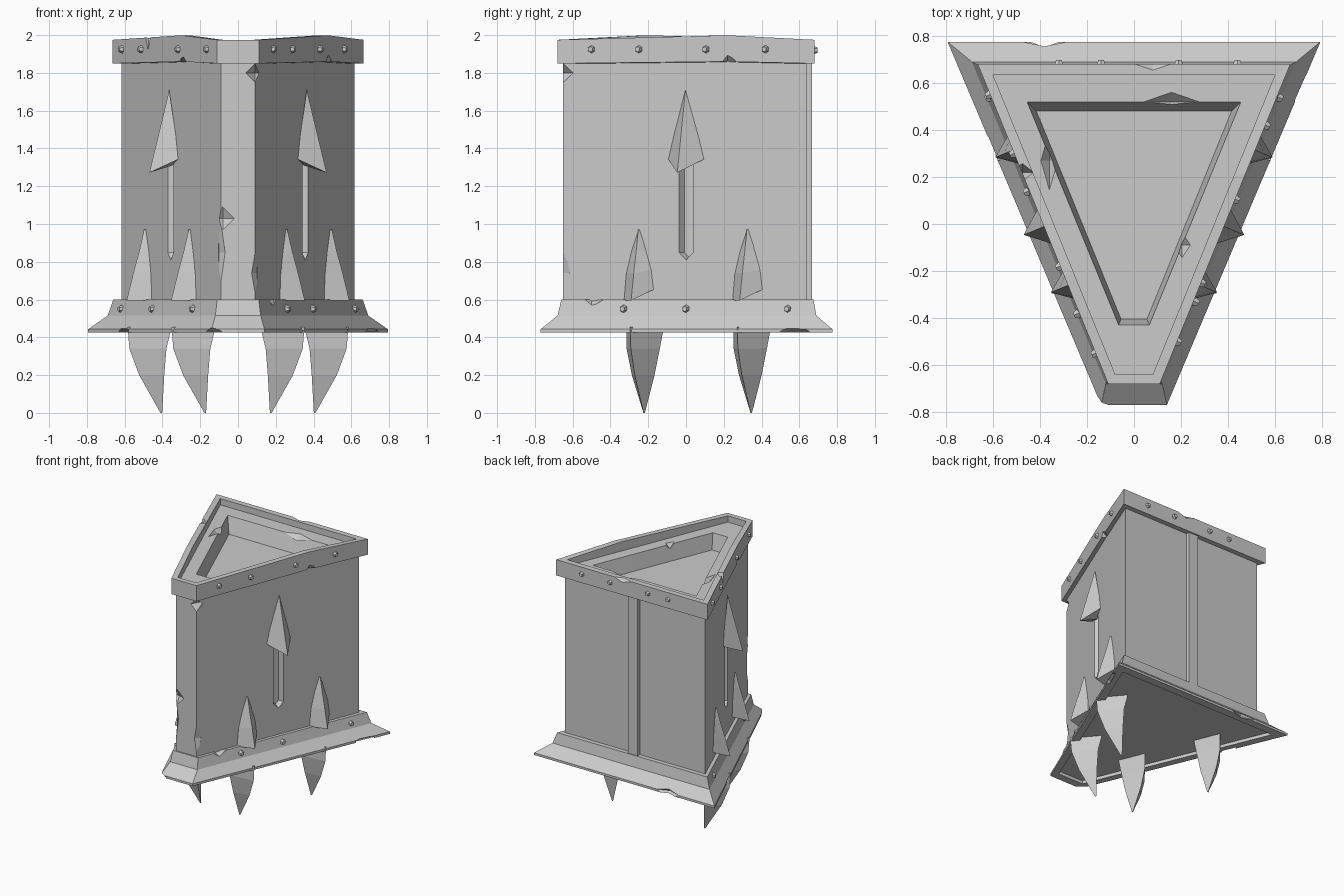
import bpy, bmesh, math
from mathutils import Vector, Matrix

cube = bpy.data.objects.get("Cube")
if cube:
    bpy.data.objects.remove(cube, do_unlink=True)

stone = bpy.data.materials.new("plain grey")
stone.use_nodes = True
GREY = (0.6, 0.6, 0.6, 1)
stone.diffuse_color = GREY
stone.node_tree.nodes["Principled BSDF"].inputs["Base Color"].default_value = GREY

SLOPE = 0.41
ALONG = Vector((SLOPE, 1, 0)).normalized()
OUT = Vector((ALONG.y, -ALONG.x, 0))


def finish(name, bm):
    bmesh.ops.recalc_face_normals(bm, faces=bm.faces)
    mesh = bpy.data.meshes.new(name)
    bm.to_mesh(mesh)
    bm.free()
    mesh.materials.append(stone)
    obj = bpy.data.objects.new(name, mesh)
    bpy.context.collection.objects.link(obj)
    return obj


def loft(name, rings):
    """Skin a stack of equal-length rings and cap both ends."""
    bm = bmesh.new()
    loops = [[bm.verts.new(p) for p in r] for r in rings]
    n = len(loops[0])
    for a, b in zip(loops, loops[1:]):
        for i in range(n):
            j = (i + 1) % n
            bm.faces.new((a[i], a[j], b[j], b[i]))
    bm.faces.new(loops[0])
    bm.faces.new(loops[-1])
    return finish(name, bm)


def plan(z, back, half_back, front, half_front, rise=None):
    """Blunt triangle; with rise, each long side gets a raised middle point."""
    bl, br = Vector((-half_back, back, z)), Vector((half_back, back, z))
    fr, fl = Vector((half_front, front, z)), Vector((-half_front, front, z))
    if rise is None:
        return [bl, br, fr, fl]
    up = Vector((0, 0, rise))
    return [bl, br, br.lerp(fr, 0.34) + up, fr, fl, fl.lerp(bl, 0.34) + up]


def on_wall(side, y, s, out, z, base=0.09, front=-0.65):
    """Point on a long wall: s along it, out away from it."""
    p = Vector((base + (y - front) * SLOPE, y, z)) + ALONG * s + OUT * out
    p.x *= side
    return p


def cut(target, cutter):
    """Subtract a cutter, bake the result and drop the cutter."""
    cutter.hide_render = True
    mod = target.modifiers.new("cut", 'BOOLEAN')
    mod.operation, mod.solver, mod.object = 'DIFFERENCE', 'EXACT', cutter
    bpy.context.view_layer.update()
    deps = bpy.context.evaluated_depsgraph_get()
    mesh = bpy.data.meshes.new_from_object(target.evaluated_get(deps))
    target.modifiers.clear()
    target.data = mesh
    bpy.data.objects.remove(cutter, do_unlink=True)


def chip(target, loc, size):
    """Knock out a faceted chip."""
    bm = bmesh.new()
    bmesh.ops.create_uvsphere(bm, u_segments=4, v_segments=2, radius=1)
    bmesh.ops.transform(bm, verts=bm.verts,
                        matrix=Matrix.Translation(loc) @ Matrix.Diagonal((*size, 1)))
    cut(target, finish("chip_cutter", bm))


def rivet(name, centre, normal):
    bm = bmesh.new()
    rot = normal.to_track_quat('Z', 'Y').to_matrix().to_4x4()
    bmesh.ops.create_cone(bm, cap_ends=True, segments=6, radius1=0.025, radius2=0.014,
                          depth=0.03, matrix=Matrix.Translation(centre) @ rot)
    finish(name, bm)


# Main body with a pocket that holds the sunken crown centre
body = loft("tower_body", [
    plan(0.5, 0.64, 0.617, -0.65, 0.09),
    plan(1.87, 0.64, 0.617, -0.65, 0.09),
    plan(1.87, 0.55, 0.49, -0.45, 0.075),
    plan(1.76, 0.55, 0.49, -0.45, 0.075)])

# Pointed slots below the arrowheads
for side in (1, -1):
    rings = []
    for out, w in ((-0.04, 0.026), (0.01, 0.045)):
        outline = [(-w, 1.36), (w, 1.36), (w, 0.85), (0, 0.85 - w), (-w, 0.85)]
        rings.append([on_wall(side, 0, s, out, z) for s, z in outline])
    cut(body, loft("slot_cutter", rings))

# Worn front corners
chip(body, (0.09, -0.66, 1.8), (0.055, 0.1, 0.055))
chip(body, (-0.08, -0.66, 1.03), (0.08, 0.04, 0.08))
chip(body, (-0.1, -0.66, 0.85), (0.04, 0.05, 0.28))
chip(body, (0.1, -0.66, 0.74), (0.035, 0.05, 0.2))

# Upright rib on the back
loft("back_rib", [[(x, y, z) for x, y in ((-0.043, 0.6), (0.043, 0.6),
                                          (0.043, 0.668), (-0.043, 0.668))]
                  for z in (0.5, 1.87)])

# Crown with raised lip, ledge and sunken centre
crown = loft("crown", [
    plan(1.77, 0.54, 0.48, -0.44, 0.07, 0),
    plan(1.85, 0.54, 0.48, -0.44, 0.07, 0),
    plan(1.85, 0.68, 0.665, -0.68, 0.11, 0.01),
    plan(1.975, 0.68, 0.665, -0.68, 0.11, 0.024),
    plan(1.975, 0.635, 0.6, -0.64, 0.08, 0.024),
    plan(1.925, 0.635, 0.6, -0.64, 0.08, 0),
    plan(1.925, 0.52, 0.455, -0.43, 0.065, 0),
    plan(1.8, 0.48, 0.415, -0.405, 0.055, 0)])
for loc, size in (
        ((0.49, 0.22, 1.85), (0.06, 0.06, 0.055)),
        ((-0.3, -0.24, 1.85), (0.08, 0.09, 0.04)),
        ((-0.475, 0.22, 1.99), (0.05, 0.04, 0.07)),
        ((0.08, 0.68, 1.98), (0.09, 0.03, 0.03)),
        ((0.16, 0.52, 1.93), (0.13, 0.045, 0.05)),
        ((0.205, -0.09, 1.93), (0.04, 0.06, 0.04)),
        ((-0.36, 0.27, 1.93), (0.04, 0.14, 0.05))):
    chip(crown, loc, size)

# Flared base with recessed underside
base = loft("flared_base", [
    plan(0.6, 0.675, 0.66, -0.66, 0.11),
    plan(0.515, 0.69, 0.69, -0.68, 0.12),
    plan(0.443, 0.775, 0.793, -0.77, 0.14),
    plan(0.425, 0.775, 0.793, -0.77, 0.14),
    plan(0.425, 0.71, 0.7, -0.71, 0.11),
    plan(0.45, 0.71, 0.7, -0.71, 0.11)])
for loc, size in (
        ((-0.17, -0.78, 0.43), (0.1, 0.08, 0.05)),
        ((0.73, 0.53, 0.43), (0.07, 0.15, 0.045)),
        ((-0.38, 0.79, 0.44), (0.14, 0.055, 0.05)),
        ((-0.62, 0.3, 0.43), (0.05, 0.12, 0.04)),
        ((0.19, -0.5, 0.6), (0.05, 0.08, 0.035))):
    chip(base, loc, size)

for side, label in ((1, "left"), (-1, "right")):
    normal = Vector((OUT.x * side, OUT.y, 0))

    # Arrowhead above the slot
    tip = on_wall(side, 0, 0, 0.008, 1.71)
    wings = [on_wall(side, 0, s, -0.005, 1.345) for s in (-0.105, 0.105)]
    ridge = on_wall(side, 0, 0, 0.122, 1.272)
    back = on_wall(side, 0, 0, -0.01, 1.31)
    bm = bmesh.new()
    t, a, b, r, k = [bm.verts.new(p) for p in (tip, *wings, ridge, back)]
    for f in ((t, a, r), (t, r, b), (a, k, r), (k, b, r), (t, k, a), (t, b, k)):
        bm.faces.new(f)
    finish("arrowhead_" + label, bm)

    # Upper fangs rising from the base
    for i, y in enumerate((-0.25, 0.325)):
        rows = ((0.97, 0.006, 0.008, 0), (0.86, 0.045, 0.035, 0),
                (0.75, 0.075, 0.07, 0.01), (0.625, 0.088, 0.108, 0.03))
        loft(f"upper_fang_{label}_{i + 1}", [
            [on_wall(side, y, -w, -0.005, z - drop),
             on_wall(side, y, 0, out, z - drop),
             on_wall(side, y, w, -0.005, z + drop)]
            for z, w, out, drop in rows])

    # Lower fangs: flat inner face, outer ridge, curving inward to the ground
    for i, y in enumerate((-0.255, 0.312)):
        rows = ((0.455, 0.108, -0.1, 0.108), (0.34, 0.095, -0.075, 0.098),
                (0.2, 0.065, -0.075, 0.042), (0, 0.004, -0.088, -0.08))
        loft(f"lower_fang_{label}_{i + 1}", [
            [on_wall(side, y, -w, inner, z), on_wall(side, y, 0, outer, z),
             on_wall(side, y, w, inner, z)]
            for z, w, inner, outer in rows])

    # Side rivets
    crown_ys = (-0.5, -0.25, 0.105, 0.42) if side > 0 else (-0.55, -0.18, 0.3, 0.55)
    for i, y in enumerate(crown_ys):
        rivet(f"crown_rivet_{label}_{i + 1}",
              on_wall(side, y, 0, 0.003, 1.925, 0.11, -0.68), normal)
    for i, y in enumerate((-0.33, 0, 0.54) if side > 0 else (-0.38, 0.14, 0.54)):
        rivet(f"base_rivet_{label}_{i + 1}",
              on_wall(side, y, 0, 0.006, 0.55, 0.117, -0.67), normal)

# Back rivets
for i, x in enumerate((-0.32, -0.14, 0.19, 0.44)):
    rivet(f"crown_rivet_back_{i + 1}", Vector((x, 0.682, 1.92)), Vector((0, 1, 0)))
